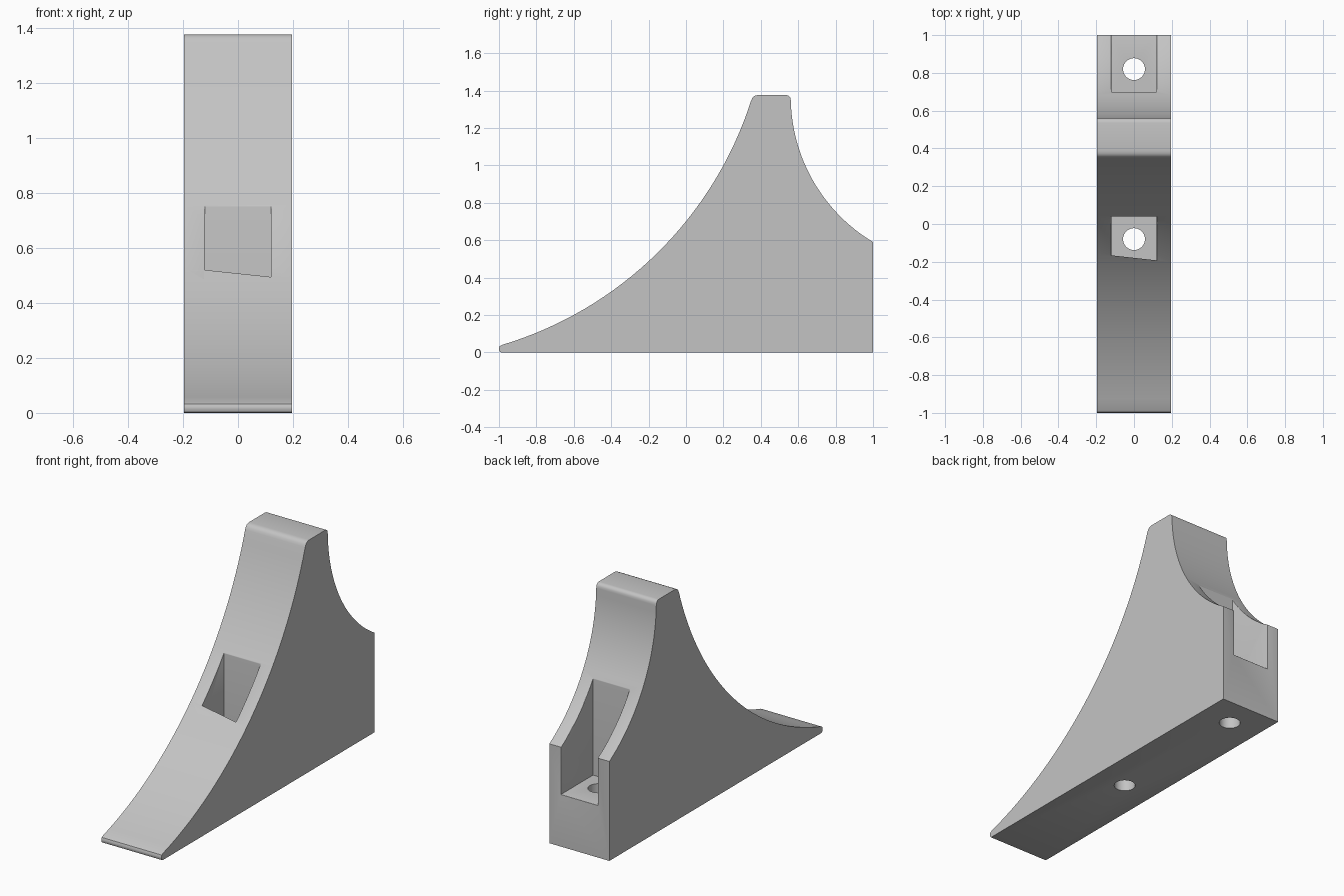
import bpy, bmesh, math
from mathutils import Matrix

cube = bpy.data.objects.get("Cube")
if cube:
    bpy.data.objects.remove(cube, do_unlink=True)

HALF_WIDTH = 0.197
POCKET_HALF = 0.12
FLOOR = 0.31
POCKETS = [(-0.2, 0.04), (0.70, 1.1)]   # y ranges
HOLES = [-0.08, 0.82]                   # y centres

grey = bpy.data.materials.new("plain grey")
grey.use_nodes = True
colour = (0.55, 0.55, 0.55, 1)
grey.diffuse_color = colour
grey.node_tree.nodes["Principled BSDF"].inputs["Base Color"].default_value = colour


def make_object(name, bm):
    bmesh.ops.recalc_face_normals(bm, faces=bm.faces)
    mesh = bpy.data.meshes.new(name)
    bm.to_mesh(mesh)
    bm.free()
    ob = bpy.data.objects.new(name, mesh)
    bpy.context.collection.objects.link(ob)
    return ob


def arc(cy, cz, r, start, end, steps):
    """Points on a circle in the side plane, angles in radians."""
    return [(cy + r * math.cos(start + (end - start) * i / steps),
             cz + r * math.sin(start + (end - start) * i / steps))
            for i in range(steps + 1)]


# Side profile: nose, long front sweep, rounded crest, short back sweep
fc, fr = (-1.558, 1.958), 2.002
bc, br = (1.466, 1.367), 0.906
front = arc(*fc, fr, math.atan2(0.04 - fc[1], -0.985 - fc[0]),
            math.atan2(1.345 - fc[1], 0.348 - fc[0]), 32)
back = arc(*bc, br, math.pi + 0.022,
           math.pi + math.atan2(bc[1] - 0.59, bc[0] - 1), 24)
back[-1] = (1, back[-1][1])
nose = [(-0.988, 0), (-0.996, 0.004), (-1, 0.013), (-1, 0.022), (-0.996, 0.033)]
crest = [(0.354, 1.359), (0.363, 1.369), (0.374, 1.374), (0.387, 1.376),
         (0.535, 1.376), (0.546, 1.374), (0.554, 1.368), (0.559, 1.359)]
profile = nose + front + crest + back + [(1, 0)]

bm = bmesh.new()
face = bm.faces.new([bm.verts.new((-HALF_WIDTH, y, z)) for y, z in profile])
extruded = bmesh.ops.extrude_face_region(bm, geom=[face])["geom"]
bmesh.ops.translate(bm, vec=(2 * HALF_WIDTH, 0, 0),
                    verts=[v for v in extruded if isinstance(v, bmesh.types.BMVert)])
body = make_object("wedge_block", bm)

# Cutters for the pockets and the screw holes
cutters = []
for y0, y1 in POCKETS:
    bm = bmesh.new()
    bmesh.ops.create_cube(bm, size=1, matrix=Matrix.Translation((0, (y0 + y1) / 2, FLOOR + 0.45))
                          @ Matrix.Diagonal((2 * POCKET_HALF, y1 - y0, 0.9, 1)))
    cutters.append(make_object("pocket_cutter", bm))
for y in HOLES:
    bm = bmesh.new()
    bmesh.ops.create_cone(bm, cap_ends=True, segments=40, radius1=0.058, radius2=0.058,
                          depth=0.6, matrix=Matrix.Translation((0, y, 0.1)))
    cutters.append(make_object("hole_cutter", bm))

for cutter in cutters:
    cutter.hide_render = True
    mod = body.modifiers.new("cut", 'BOOLEAN')
    mod.operation = 'DIFFERENCE'
    mod.solver = 'EXACT'
    mod.object = cutter
bpy.context.view_layer.update()
cut_mesh = bpy.data.meshes.new_from_object(
    body.evaluated_get(bpy.context.evaluated_depsgraph_get()))
body.modifiers.clear()
body.data = cut_mesh
for cutter in cutters:
    bpy.data.objects.remove(cutter, do_unlink=True)

# Soften the pocket rims
bm = bmesh.new()
bm.from_mesh(cut_mesh)
bmesh.ops.remove_doubles(bm, verts=bm.verts, dist=0.0001)


def is_rim(edge):
    if len(edge.link_faces) != 2 or not edge.is_convex or edge.calc_face_angle() < 0.4:
        return False
    if any(abs(v.co.x) > POCKET_HALF + 0.001 or v.co.z < FLOOR - 0.001 for v in edge.verts):
        return False
    on_floor = all(abs(v.co.z - FLOOR) < 0.001 for v in edge.verts)
    return not on_floor or all(v.co.y > 0.99 for v in edge.verts)


bmesh.ops.bevel(bm, geom=[e for e in bm.edges if is_rim(e)], offset=0.014,
                offset_type='OFFSET', segments=3, profile=0.5,
                affect='EDGES', clamp_overlap=True)
bm.to_mesh(cut_mesh)
bm.free()

cut_mesh.materials.clear()
cut_mesh.materials.append(grey)
for poly in cut_mesh.polygons:
    poly.material_index = 0

bpy.ops.object.select_all(action='DESELECT')
body.select_set(True)
bpy.context.view_layer.objects.active = body
bpy.ops.object.shade_smooth_by_angle(angle=math.radians(30))
